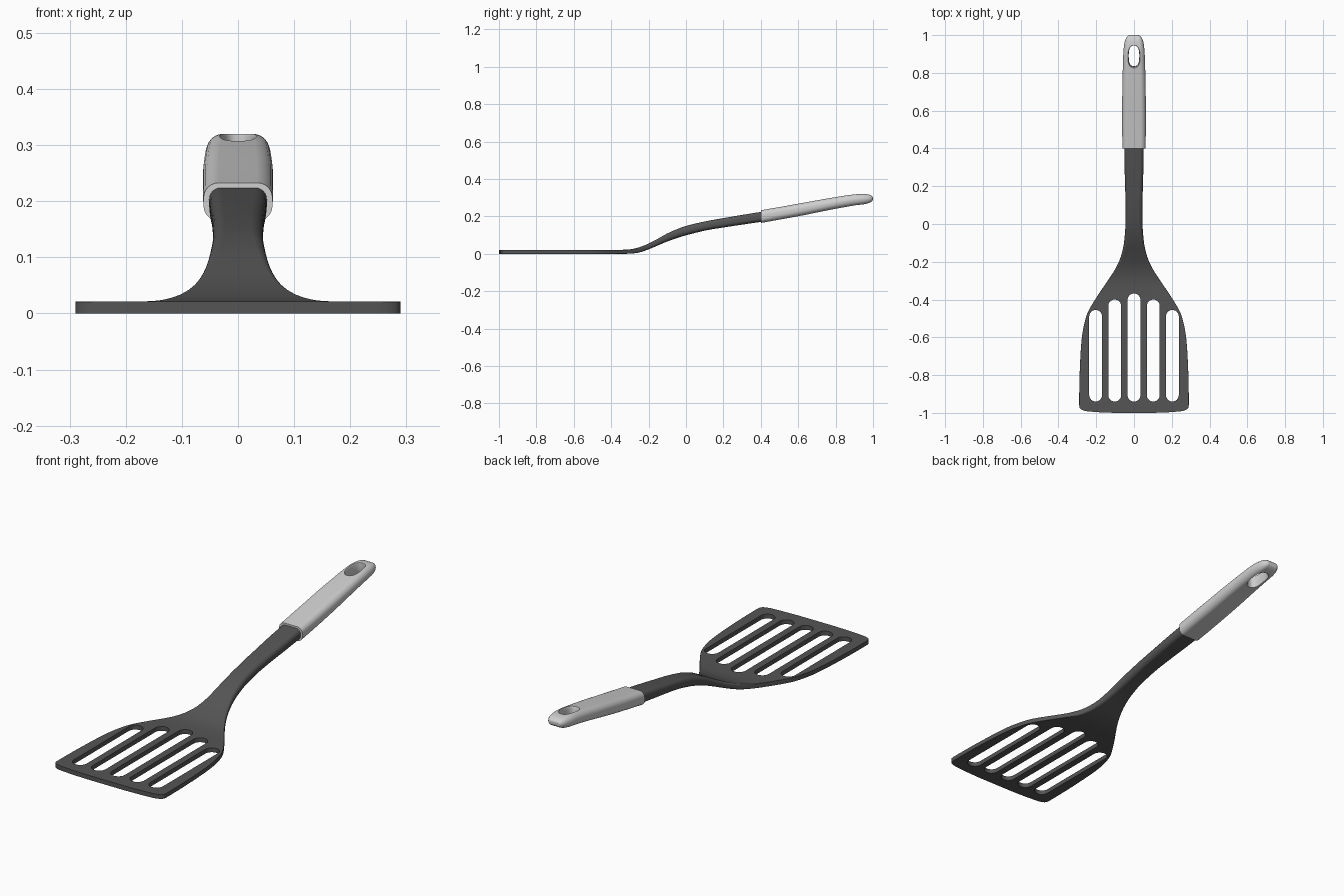
import bpy, bmesh, math

if "Cube" in bpy.data.objects:
    bpy.data.objects.remove(bpy.data.objects["Cube"])


def material(name, c):
    m = bpy.data.materials.new(name)
    m.diffuse_color = (c, c, c * 1.0, 1)
    m.use_nodes = True
    m.node_tree.nodes["Principled BSDF"].inputs["Base Color"].default_value = m.diffuse_color
    return m


DARK = material("dark_grey_nylon", 0.09)
LIGHT = material("light_grey_grip", 0.62)


def make_object(name, rings, mat):
    """Skin a list of equal-length closed rings and cap both ends."""
    bm = bmesh.new()
    vr = [[bm.verts.new(p) for p in ring] for ring in rings]
    n = len(vr[0])
    for a, b in zip(vr, vr[1:]):
        for i in range(n):
            bm.faces.new((a[i], a[(i + 1) % n], b[(i + 1) % n], b[i]))
    bm.faces.new(vr[0])
    bm.faces.new(vr[-1])
    bmesh.ops.recalc_face_normals(bm, faces=bm.faces)
    me = bpy.data.meshes.new(name)
    bm.to_mesh(me)
    bm.free()
    ob = bpy.data.objects.new(name, me)
    bpy.context.collection.objects.link(ob)
    me.materials.append(mat)
    return ob


def refine(keys, step=0.025):
    """Smoothly interpolate long gaps between key sections (y is the parameter)."""
    out = []
    for i in range(len(keys) - 1):
        p, q = keys[i], keys[i + 1]
        d = q[0] - p[0]
        k = max(1, round(d / step)) if d > 0.03 else 1
        a, b = keys[max(i - 1, 0)], keys[min(i + 2, len(keys) - 1)]
        for s in range(k):
            t = s / k
            row = [p[0] + d * t]
            for c in range(1, len(p)):
                m0 = (q[c] - a[c]) / (q[0] - a[0]) * d
                m1 = (b[c] - p[c]) / (b[0] - p[0]) * d
                row.append((2*t**3 - 3*t**2 + 1) * p[c] + (t**3 - 2*t**2 + t) * m0
                           + (3*t**2 - 2*t**3) * q[c] + (t**3 - t**2) * m1)
            out.append(row)
    return out + [list(keys[-1])]


def section(y, w, lo, hi, r, seg=6):
    """Rounded rectangle across x-z."""
    r = min(r, (hi - lo) * 0.48, w * 0.9)
    pts = []
    for k, (sx, z) in enumerate(((1, hi - r), (-1, hi - r), (-1, lo + r), (1, lo + r))):
        for j in range(seg + 1):
            a = math.pi / 2 * (k + j / seg)
            pts.append((sx * (w - r) + r * math.cos(a), y, z + r * math.sin(a)))
    return pts


def cut(ob, cutter):
    cutter.hide_render = True
    mod = ob.modifiers.new("cut", 'BOOLEAN')
    mod.object = cutter
    mod.solver = 'EXACT'
    bpy.context.view_layer.objects.active = ob
    bpy.ops.object.modifier_apply(modifier=mod.name)
    bpy.data.objects.remove(cutter)


def finish(ob, angle):
    bpy.ops.object.select_all(action='DESELECT')
    ob.select_set(True)
    bpy.context.view_layer.objects.active = ob
    bpy.ops.object.shade_smooth_by_angle(angle=math.radians(angle))
    mod = ob.modifiers.new("normals", 'WEIGHTED_NORMAL')
    mod.keep_sharp = True


# Blade and neck: y, half width, bottom, top, corner radius
T = 0.021
blade_keys = [
    (-1.0, 0.10, 0, T, .001), (-.997, 0.18, 0, T, .001), (-.992, 0.245, 0, T, .001),
    (-.988, 0.266, 0, T, .001), (-.981, 0.281, 0, T, .001), (-.972, 0.288, 0, T, .001),
    (-.96, 0.290, 0, T, .001), (-.8, 0.288, 0, T, .001), (-.6, 0.276, 0, T, .001),
    (-.5, 0.256, 0, T, .001), (-.45, 0.236, 0, T, .001), (-.4, 0.206, 0, T, .001),
    (-.35, 0.173, 0, .0215, .002), (-.3, 0.139, .001, .024, .004),
    (-.25, 0.106, .007, .035, .008), (-.2, 0.080, .024, .055, .012),
    (-.15, 0.063, .045, .081, .015), (-.1, 0.053, .066, .109, .018),
    (-.05, 0.048, .084, .131, .020), (0, 0.045, .099, .149, .021),
    (.1, 0.045, .124, .173, .021), (.2, 0.047, .141, .191, .021),
    (.3, 0.050, .156, .208, .021), (.45, 0.052, .178, .232, .021)]
blade = make_object("blade_and_neck", [section(*k) for k in refine(blade_keys)], DARK)

# Five slots with round ends
R = 0.034
for x, end in ((-.203, -.455), (-.102, -.40), (0, -.368), (.102, -.40), (.203, -.455)):
    outline = []
    for j in range(17):
        a = math.pi * j / 16
        outline.append((x + R * math.cos(a), end - R + R * math.sin(a)))
    for j in range(17):
        a = math.pi + math.pi * j / 16
        outline.append((x + R * math.cos(a), -.94 + R + R * math.sin(a)))
    cut(blade, make_object("slot_cutter", [[(px, py, z) for px, py in outline]
                                           for z in (-.05, .1)], DARK))
finish(blade, 35)

# Handle grip
grip_keys = [
    (.4, .0615, .165, .233, .027), (.5, .0625, .183, .250, .028),
    (.6, .0625, .201, .268, .029), (.7, .062, .221, .286, .029),
    (.8, .060, .241, .303, .029), (.88, .0575, .255, .316, .029),
    (.92, .0555, .261, .320, .028), (.945, .053, .264, .320, .027),
    (.965, .049, .268, .319, .025), (.98, .044, .273, .316, .021),
    (.99, .038, .278, .312, .017), (.997, .031, .284, .306, .011),
    (1.0, .024, .290, .301, .005)]
grip = make_object("handle_grip", [section(*k) for k in refine(grip_keys)], LIGHT)

# Hanging hole, flared at both faces
rings = []
for h, grow in ((-.06, .012), (-.032, .006), (-.022, .001), (0, 0),
                (.022, .001), (.032, .006), (.06, .012)):
    ring = []
    for j in range(40):
        a = math.tau * j / 40
        c, s = math.cos(a), math.sin(a)
        px = (.028 + grow) * math.copysign(abs(c) ** .8, c)
        py = (.056 + grow) * math.copysign(abs(s) ** .8, s)
        ring.append((px, .89 + py - .1 * h, .287 + h + .14 * py))
    rings.append(ring)
cut(grip, make_object("hole_cutter", rings, LIGHT))
finish(grip, 40)
